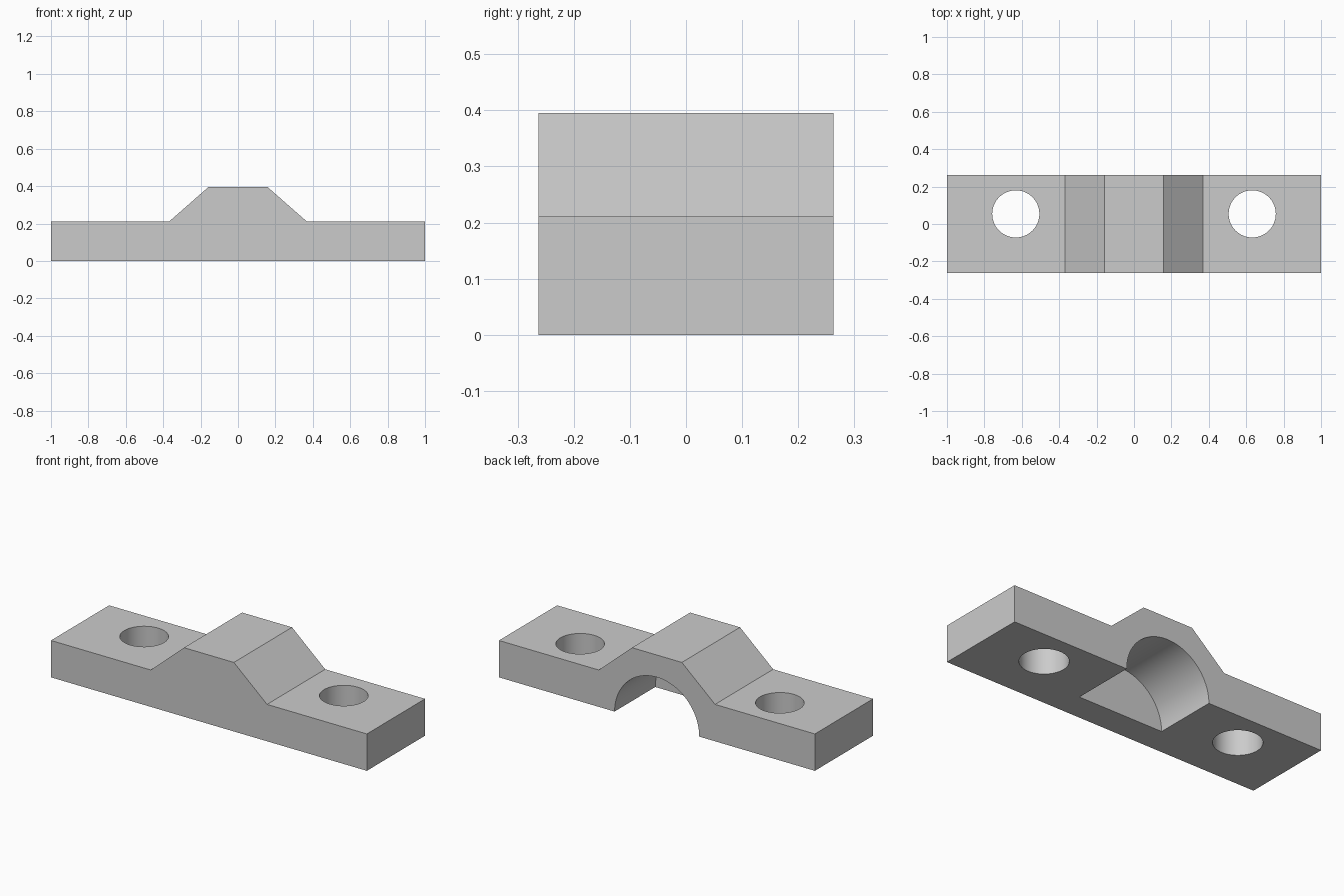
import bpy, bmesh, math

cube = bpy.data.objects.get("Cube")
if cube:
    bpy.data.objects.remove(cube, do_unlink=True)

HALF_DEPTH = 0.263
POCKET_DEPTH = 0.368
POCKET_RADIUS = 0.268
HOLE_RADIUS = 0.126

grey = bpy.data.materials.new("plain_grey")
grey.use_nodes = True
colour = (0.6, 0.6, 0.6, 1)
grey.diffuse_color = colour
grey.node_tree.nodes["Principled BSDF"].inputs["Base Color"].default_value = colour


def cutter(name, radius, depth, location, rotation=(0, 0, 0)):
    bpy.ops.mesh.primitive_cylinder_add(vertices=96, radius=radius, depth=depth,
                                        location=location, rotation=rotation)
    obj = bpy.context.object
    obj.name = name
    obj.hide_render = True
    obj.data.materials.append(grey)
    return obj


# Clamp body: half profile mirrored, then extruded front to back
half = [(1, 0), (1, 0.211), (0.368, 0.211), (0.158, 0.395)]
profile = half + [(-x, z) for x, z in reversed(half)]
bm = bmesh.new()
face = bm.faces.new([bm.verts.new((x, -HALF_DEPTH, z)) for x, z in profile])
side = bmesh.ops.extrude_face_region(bm, geom=[face])["geom"]
verts = [v for v in side if isinstance(v, bmesh.types.BMVert)]
bmesh.ops.translate(bm, verts=verts, vec=(0, 2 * HALF_DEPTH, 0))
bmesh.ops.recalc_face_normals(bm, faces=bm.faces)
mesh = bpy.data.meshes.new("clamp_body")
bm.to_mesh(mesh)
bm.free()
mesh.materials.append(grey)
body = bpy.data.objects.new("clamp_body", mesh)
bpy.context.collection.objects.link(body)

# Half-round pocket open to the back and below, plus two bolt holes
length = 1.0
cutters = [cutter("pocket_cutter", POCKET_RADIUS, length,
                  (0, HALF_DEPTH - POCKET_DEPTH + length / 2, 0), (math.pi / 2, 0, 0))]
for label, sign in (("left", 1), ("right", -1)):
    cutters.append(cutter(label + "_hole_cutter", HOLE_RADIUS, length,
                          (sign * 0.632, 0.054, 0.1)))

bpy.ops.object.select_all(action='DESELECT')
bpy.context.view_layer.objects.active = body
body.select_set(True)
for tool in cutters:
    mod = body.modifiers.new(tool.name, 'BOOLEAN')
    mod.operation = 'DIFFERENCE'
    mod.solver = 'EXACT'
    mod.object = tool
    bpy.ops.object.modifier_apply(modifier=mod.name)
for tool in cutters:
    bpy.data.objects.remove(tool, do_unlink=True)

bpy.ops.object.shade_smooth_by_angle(angle=math.radians(30))
